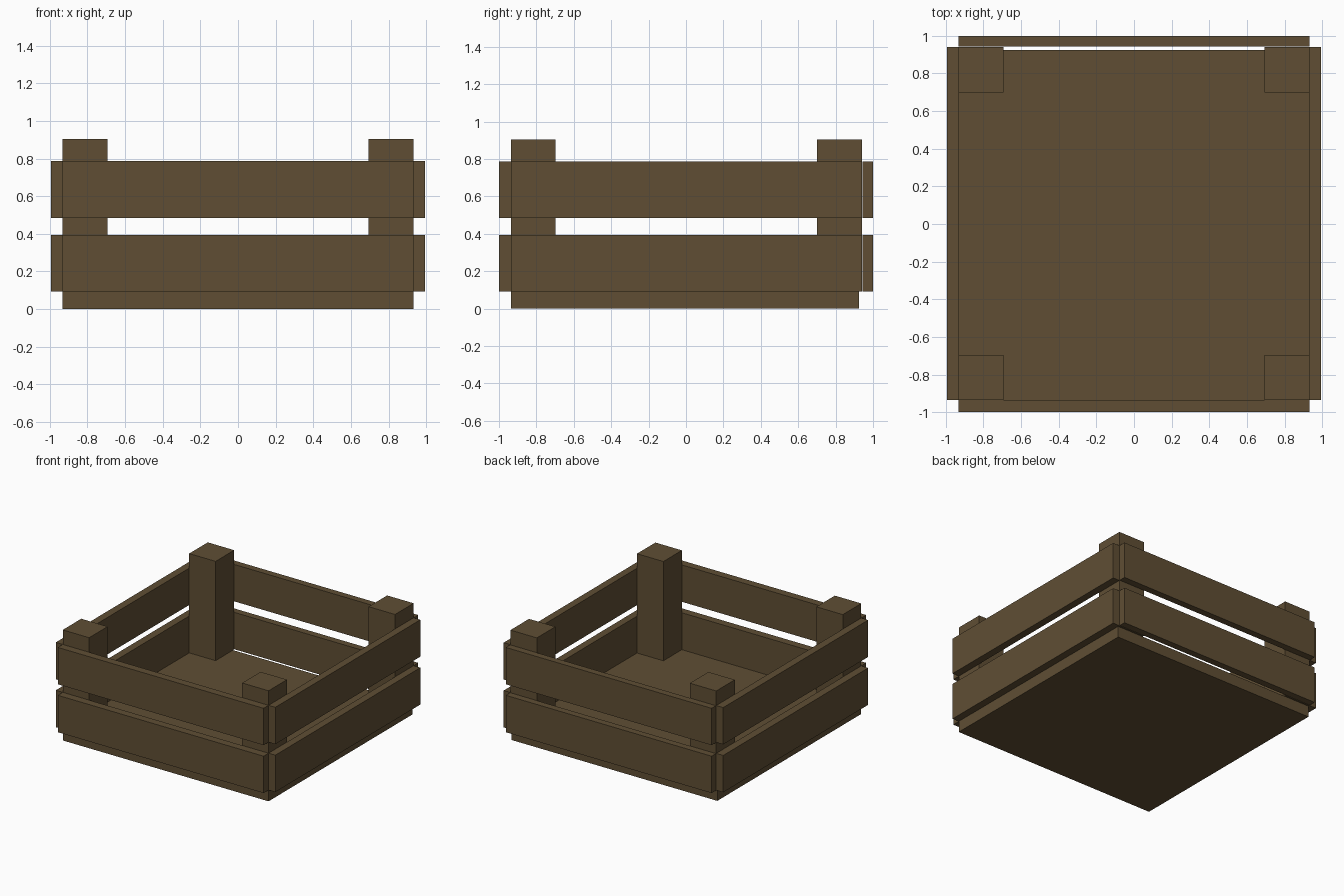
import bpy

cube = bpy.data.objects.get("Cube")
if cube:
    bpy.data.objects.remove(cube, do_unlink=True)

wood = bpy.data.materials.new("dark_brown_wood")
wood.use_nodes = True
colour = (0.115, 0.076, 0.034, 1)
wood.diffuse_color = colour
wood.node_tree.nodes["Principled BSDF"].inputs["Base Color"].default_value = colour


def box(name, x, y, z):
    """Box from (min, max) ranges on each axis."""
    spans = (x, y, z)
    bpy.ops.mesh.primitive_cube_add(size=1, location=[(a + b) / 2 for a, b in spans])
    obj = bpy.context.object
    obj.name = name
    obj.scale = [b - a for a, b in spans]
    bpy.ops.object.transform_apply(location=False, rotation=False, scale=True)
    obj.data.materials.append(wood)
    return obj


FLOOR = 0.092   # top of the base board
INNER = 0.932   # outer face of posts, inner face of slats

# Base board, stopping a little short of the back slats
box("base_board", (-INNER, INNER), (-0.936, 0.926), (0, FLOOR))

# Corner posts
for side, x in (("right", (-INNER, -0.693)), ("left", (0.693, INNER))):
    for end, y in (("front", (-0.936, -0.697)), ("back", (0.70, 0.94))):
        box(f"{end}_{side}_post", x, y, (FLOOR, 0.905))

# Two rows of slats on all four sides
for row, z in (("lower", (0.092, 0.394)), ("upper", (0.484, 0.786))):
    box(f"{row}_front_slat", (-INNER, INNER), (-1, -0.936), z)
    box(f"{row}_back_slat", (-INNER, INNER), (0.944, 1), z)
    box(f"{row}_right_slat", (-0.995, -INNER), (-0.936, 0.94), z)
    box(f"{row}_left_slat", (INNER, 0.993), (-0.936, 0.94), z)
